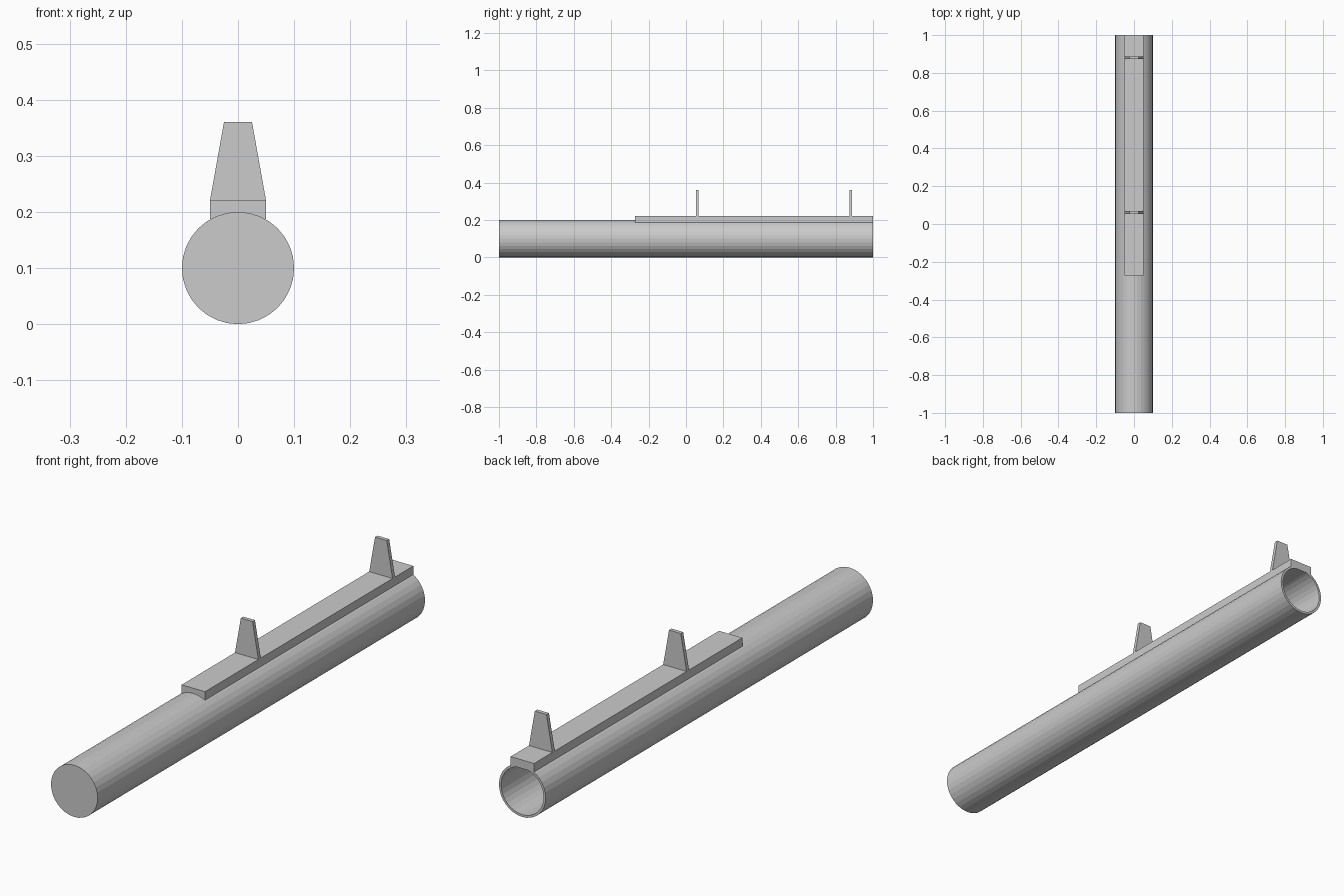
import bpy, bmesh, math
from mathutils import Matrix

if "Cube" in bpy.data.objects:
    bpy.data.objects.remove(bpy.data.objects["Cube"])


def make_object(name, bm):
    bmesh.ops.recalc_face_normals(bm, faces=bm.faces[:])
    mesh = bpy.data.meshes.new(name)
    bm.to_mesh(mesh)
    bm.free()
    obj = bpy.data.objects.new(name, mesh)
    bpy.context.collection.objects.link(obj)
    return obj


def prism(name, profile, y0, y1):
    """Extrude an x/z profile along y."""
    bm = bmesh.new()
    face = bm.faces.new([bm.verts.new((x, y0, z)) for x, z in profile])
    ext = bmesh.ops.extrude_face_region(bm, geom=[face])
    moved = [g for g in ext["geom"] if isinstance(g, bmesh.types.BMVert)]
    bmesh.ops.translate(bm, verts=moved, vec=(0, y1 - y0, 0))
    return make_object(name, bm)


# Tube: closed at the front, bored out from the open back end
bm = bmesh.new()
bmesh.ops.create_cone(
    bm, cap_ends=True, segments=32, radius1=0.1, radius2=0.1, depth=2,
    matrix=Matrix.Translation((0, 0, 0.1)) @ Matrix.Rotation(math.pi / 2, 4, "X"))
bm.faces.ensure_lookup_table()
back = next(f for f in bm.faces if f.calc_center_median().y > 0.99)
bmesh.ops.inset_region(bm, faces=[back], thickness=0.009)
ext = bmesh.ops.extrude_face_region(bm, geom=[back])
inner = [g for g in ext["geom"] if isinstance(g, bmesh.types.BMVert)]
bmesh.ops.translate(bm, verts=inner, vec=(0, -1.99, 0))
if back.is_valid:
    bmesh.ops.delete(bm, geom=[back], context="FACES_ONLY")
make_object("tube", bm)

# Mounting rail along the top
prism("top_rail", [(-0.05, 0.187), (0.05, 0.187), (0.05, 0.22), (-0.05, 0.22)],
      -0.273, 1.0)

# Two tapered sight blades
blade = [(-0.05, 0.22), (0.05, 0.22), (0.025, 0.36), (-0.025, 0.36)]
for name, y in (("middle_sight", 0.053), ("end_sight", 0.873)):
    prism(name, blade, y, y + 0.015)
